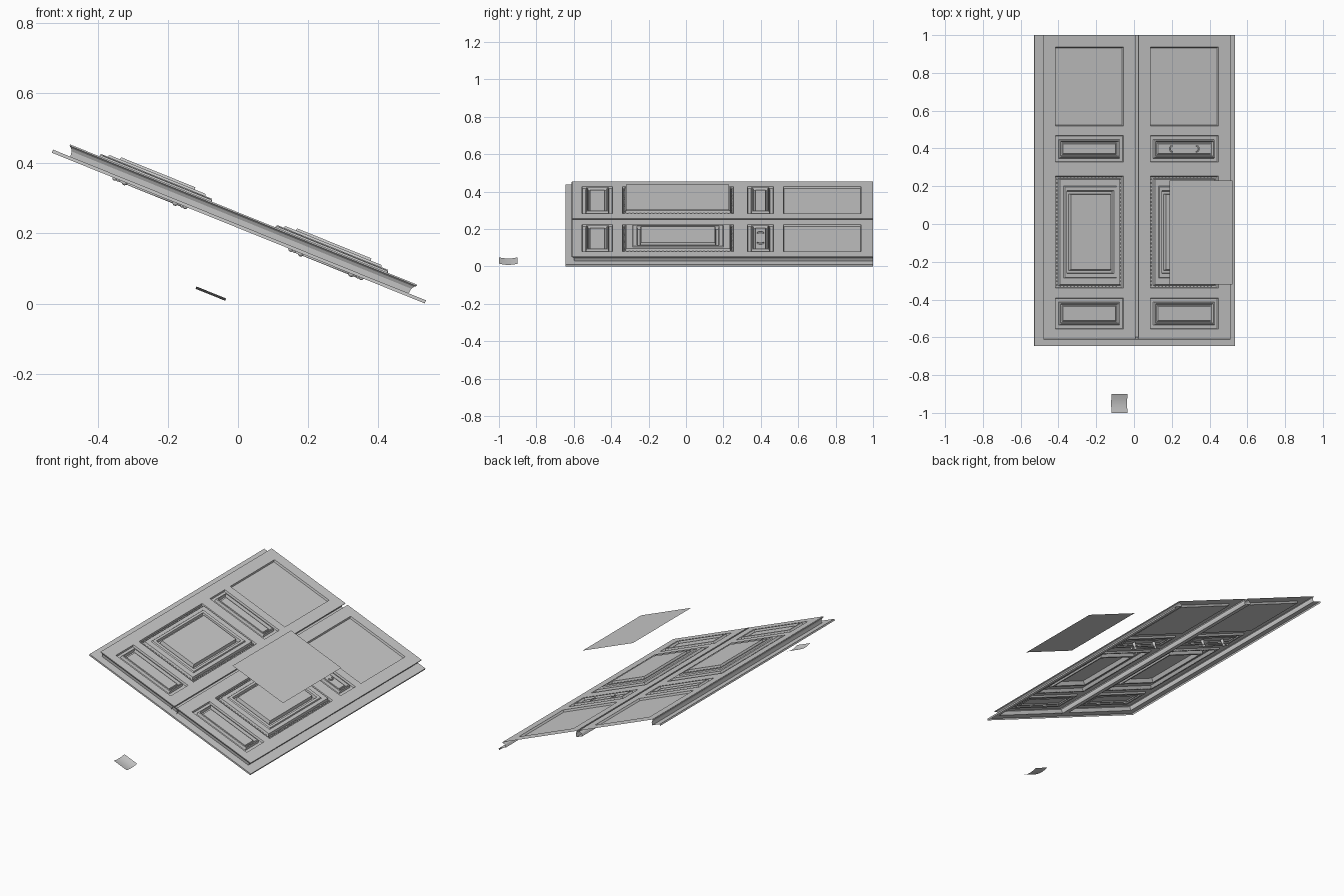
import bpy, bmesh, math
from mathutils import Matrix

if "Cube" in bpy.data.objects:
    bpy.data.objects.remove(bpy.data.objects["Cube"])

# Everything is laid out flat (u, y, v), then tilted about the y axis
TILT = Matrix.Rotation(math.radians(22), 4, 'Y')
FACE = 0.2415
LEFT, RIGHT, BACK, FRONT = -0.613, 0.453, 1.0, -0.61
DOORS = {"left": (LEFT, -0.089), "right": (-0.073, RIGHT)}


def finish(bm, name, smooth=False):
    bmesh.ops.remove_doubles(bm, verts=bm.verts, dist=1e-5)
    me = bpy.data.meshes.new(name)
    bm.to_mesh(me)
    bm.free()
    ob = bpy.data.objects.new(name, me)
    bpy.context.collection.objects.link(ob)
    ob.matrix_world = TILT
    if smooth:
        for p in me.polygons:
            p.use_smooth = True
    return ob


def face(bm, pts):
    return bm.faces.new([bm.verts.new(p) for p in pts])


def rect(cu, cy, hu, hy, v):
    return [(cu - hu, cy - hy, v), (cu + hu, cy - hy, v),
            (cu + hu, cy + hy, v), (cu - hu, cy + hy, v)]


def panel(bm, cu, cy, steps):
    # nested rectangles lofted from the rim inwards, then capped
    rings = [rect(cu, cy, hu, hy, FACE + d) for hu, hy, d in steps]
    for a, b in zip(rings, rings[1:]):
        for i in range(4):
            j = (i + 1) % 4
            face(bm, (a[i], a[j], b[j], b[i]))
    face(bm, rings[-1])


def box(bm, centre, size):
    m = Matrix.Translation(centre) @ Matrix.Diagonal((*size, 1))
    bmesh.ops.create_cube(bm, size=1, matrix=m)


def inset_steps(hu, hy, offsets):
    return [(hu - o, hy - o, d) for o, d in offsets]


# Panel centre, half height and moulding steps, from front to back
SMALL = [(0, 0), (.003, -.011), (.020, -.011), (.024, .004),
         (.029, .006), (.034, -.010), (.040, -.010), (.044, -.003)]
PANELS = [
    (-0.474, 0.082, inset_steps(.194, .082, SMALL)),
    (-0.043, 0.297, [(.194, .297, 0), (.190, .293, -.010), (.176, .283, -.010),
                     (.171, .278, .008), (.151, .244, .008), (.147, .240, .014),
                     (.134, .220, .014), (.130, .216, -.003), (.118, .203, -.003),
                     (.114, .198, .0205)]),
    (0.398, 0.070, inset_steps(.194, .070, SMALL)),
    (0.728, 0.208, inset_steps(.194, .208, [(0, 0), (.003, -.012)])),
]

for side, (u0, u1) in DOORS.items():
    cu = (u0 + u1) / 2
    # Door leaf: flat stiles and rails around the panels
    bm = bmesh.new()
    ys = [FRONT] + [e for cy, hy, _ in PANELS for e in (cy - hy, cy + hy)] + [BACK]
    us = [u0, cu - .194, cu + .194, u1]
    for j in range(len(ys) - 1):
        for i in range(3):
            if i == 1 and j % 2 == 1:
                continue
            face(bm, [(us[i], ys[j], FACE), (us[i + 1], ys[j], FACE),
                      (us[i + 1], ys[j + 1], FACE), (us[i], ys[j + 1], FACE)])
    for cy, hy, steps in PANELS:
        panel(bm, cu, cy, steps)
    finish(bm, side + "_door_leaf")

    # Row of small blocks around the large panel
    bm = bmesh.new()
    for s in (-1, 1):
        for k in range(29):
            box(bm, (cu + s * .182, -.043 - .28 + .02 * k, FACE - .007), (.008, .01, .008))
        for k in range(17):
            box(bm, (cu - .16 + .02 * k, -.043 + s * .287, FACE - .007), (.01, .006, .008))
    finish(bm, side + "_dentils")

    # Pull handle on the underside, held by two lumpy posts
    bm = bmesh.new()
    bmesh.ops.create_cone(bm, cap_ends=True, segments=10, radius1=.004, radius2=.004,
                          depth=.21, matrix=Matrix.Translation((cu, .398, .199))
                          @ Matrix.Rotation(math.pi / 2, 4, 'Y'))
    for s in (-1, 1):
        bmesh.ops.create_cone(bm, cap_ends=True, segments=12, radius1=.006, radius2=.010,
                              depth=.034, matrix=Matrix.Translation((cu + s * .078, .398, .216)))
        for o, r in ((.078, .009), (.098, .006), (.108, .007)):
            bmesh.ops.create_uvsphere(bm, u_segments=12, v_segments=8, radius=r,
                                      matrix=Matrix.Translation((cu + s * o, .398, .2)))
    finish(bm, side + "_handle", True)

# Curved ends of the right handle showing through its panel
bm = bmesh.new()
for s in (-1, 1):
    pts = [(.19 + s * (.068 + .014 * math.cos(t)), .398 + .016 * math.sin(t), FACE + .001)
           for t in [math.radians(-80 + 20 * k) for k in range(9)]]
    for p in pts:
        box(bm, p, (.005, .006, .008))
finish(bm, "right_handle_ends")

# Outer frame: undercut edge and flange along the left, front and right sides
bm = bmesh.new()
prof = [(0, 0), (.001, -.004), (-.006, -.009), (-.011, -.017), (-.013, -.032),
        (.040, -.032), (.040, -.0415)]


def rim(o, d):
    v = FACE + d
    return [(LEFT - o, BACK, v), (LEFT - o, FRONT - min(o, .035), v),
            (RIGHT + o, FRONT - min(o, .035), v), (RIGHT + o, BACK, v)]


for a, b in zip(prof, prof[1:]):
    p, q = rim(*a), rim(*b)
    for i in range(3):
        face(bm, (q[i], q[i + 1], p[i + 1], p[i]))
finish(bm, "outer_frame")

# Channel between the two door leaves
bm = bmesh.new()
half = [(.008, 0), (.009, -.006), (.016, -.012), (.020, -.020), (.021, -.034)]
chan = [(-.081 - o, d) for o, d in half] + [(-.081 + o, d) for o, d in reversed(half)]
for (a, da), (b, db) in zip(chan, chan[1:]):
    face(bm, [(a, FRONT, FACE + da), (b, FRONT, FACE + db),
              (b, BACK, FACE + db), (a, BACK, FACE + da)])
finish(bm, "centre_channel")

# Loose flat plate floating above the right door
bm = bmesh.new()
face(bm, rect(.19, -.045, .179, .275, .476))
finish(bm, "loose_plate")

# Small dished plate in front
bm = bmesh.new()
N = 8
for k in range(N):
    y = [-1 + .1 * (k + i) / N for i in (0, 1)]
    v = [.001 - .007 * math.sin(math.pi * (k + i) / N) for i in (0, 1)]
    face(bm, [(-.128, y[0], v[0]), (-.037, y[0], v[0]),
              (-.037, y[1], v[1]), (-.128, y[1], v[1])])
finish(bm, "small_dished_plate", True)
